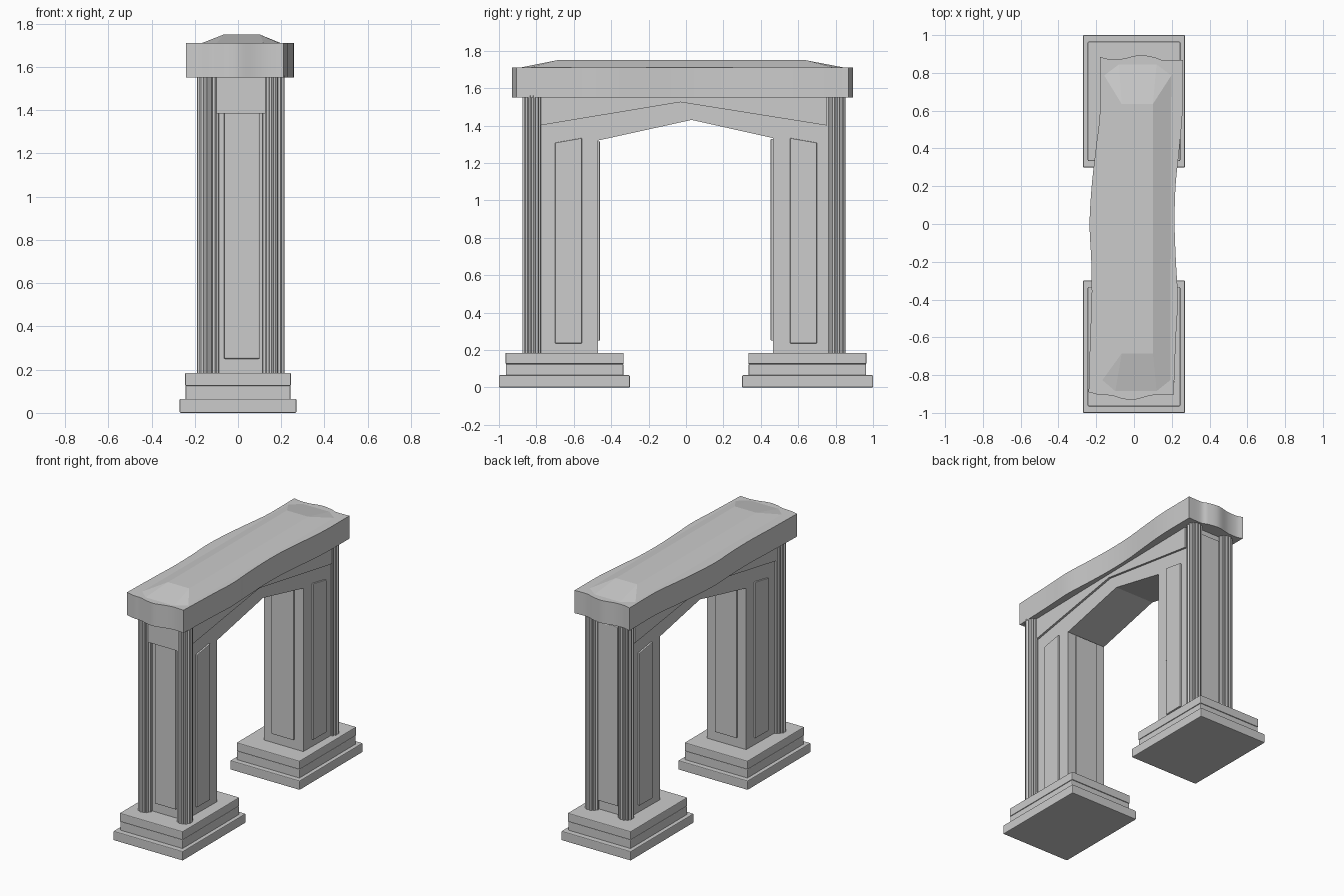
import bpy, bmesh, math
from mathutils import Vector

if "Cube" in bpy.data.objects:
    bpy.data.objects.remove(bpy.data.objects["Cube"])


def finish(name, bm, bevel=0.0, smooth=False):
    bmesh.ops.recalc_face_normals(bm, faces=bm.faces)
    me = bpy.data.meshes.new(name)
    bm.to_mesh(me)
    bm.free()
    ob = bpy.data.objects.new(name, me)
    bpy.context.collection.objects.link(ob)
    if bevel:
        m = ob.modifiers.new("bevel", 'BEVEL')
        m.width, m.segments = bevel, 2
    if smooth:
        bpy.ops.object.select_all(action='DESELECT')
        ob.select_set(True)
        bpy.context.view_layer.objects.active = ob
        bpy.ops.object.shade_smooth_by_angle(angle=math.radians(30))
    return ob


def loft(name, low, high, bevel=0.0, smooth=False):
    """Solid between two matching point loops."""
    bm = bmesh.new()
    a = [bm.verts.new(p) for p in low]
    b = [bm.verts.new(p) for p in high]
    n = len(a)
    for i in range(n):
        j = (i + 1) % n
        bm.faces.new((a[i], a[j], b[j], b[i]))
    bm.faces.new(a[::-1])
    bm.faces.new(b)
    return finish(name, bm, bevel, smooth)


def box(name, x0, x1, y0, y1, z0, z1, bevel=0.0):
    ring = [(x0, y0), (x1, y0), (x1, y1), (x0, y1)]
    return loft(name, [(x, y, z0) for x, y in ring],
                [(x, y, z1) for x, y in ring], bevel)


def centre(y):
    # the arch is slightly skewed in plan
    return 0.022 + 0.018 * y


def slab(name, profile, x0, x1, bevel=0.0):
    """Side profile (y, z) extruded across x, following the skew."""
    return loft(name, [(centre(y) + x0, y, z) for y, z in profile],
                [(centre(y) + x1, y, z) for y, z in profile], bevel)


def smooth_line(pts, steps=5):
    """Catmull-Rom curve through open points, last point left out."""
    p = [Vector(q) for q in pts]
    p = [2 * p[0] - p[1]] + p + [2 * p[-1] - p[-2]]
    out = []
    for i in range(1, len(p) - 2):
        a, b, c, d = p[i - 1:i + 3]
        for k in range(steps):
            t = k / steps
            out.append(0.5 * (2 * b + (c - a) * t + (2 * a - 5 * b + 4 * c - d) * t * t
                              + (3 * b - a - 3 * c + d) * t ** 3))
    return out


HALF = 0.152

# stepped bases
for tag, s in (("front", -1), ("back", 1)):
    for part, hx, ya, yb, z0, z1 in (("foot", 0.27, 0.30, 1.0, 0, 0.065),
                                     ("plinth_lower", 0.243, 0.335, 0.963, 0.06, 0.125),
                                     ("plinth_upper", 0.245, 0.333, 0.965, 0.125, 0.185)):
        y0, y1 = sorted((s * ya, s * yb))
        box(f"{tag}_{part}", -hx, hx, y0, y1, z0, z1, 0.005)

# pillars joined by the pointed arch
slab("arch_body", [(-0.82, 0.18), (-0.47, 0.18), (-0.47, 1.32), (0.03, 1.43), (0.465, 1.333),
                   (0.465, 0.18), (0.80, 0.18), (0.80, 1.56), (-0.82, 1.56)], -HALF, HALF)

# raised spandrel above the arch band
slab("spandrel", [(-0.785, 1.40), (-0.03, 1.525), (0.755, 1.40), (0.755, 1.56), (-0.785, 1.56)],
     -HALF - 0.015, HALF + 0.015)

# raised panels on the long sides
for tag, s in (("front", -1), ("back", 1)):
    prof = [(s * 0.70, 0.235), (s * 0.557, 0.235), (s * 0.557, 1.333), (s * 0.70, 1.308)]
    for side, k in (("left", -1), ("right", 1)):
        slab(f"{tag}_{side}_panel", prof, k * (HALF - 0.02), k * (HALF + 0.012), 0.004)

# raised panels on the ends and the inner faces
box("front_end_panel", -0.065, 0.10, -0.835, -0.80, 0.25, 1.40, 0.005)
box("back_end_panel", -0.04, 0.115, 0.78, 0.815, 0.25, 1.51, 0.005)
box("front_inner_panel", -0.07, 0.10, -0.49, -0.46, 0.25, 1.315, 0.004)
box("back_inner_panel", -0.06, 0.115, 0.453, 0.49, 0.25, 1.328, 0.004)
box("front_end_block", -0.10, 0.135, -0.86, -0.80, 1.385, 1.56)

# fluted corner columns
for name, cx, cy in (("front_left_column", -0.139, -0.825), ("front_right_column", 0.164, -0.825),
                     ("back_left_column", -0.096, 0.802), ("back_right_column", 0.163, 0.802)):
    ring = []
    for i in range(36):
        a = math.tau * i / 36
        r = 0.043 if i % 3 == 0 else 0.051
        ring.append((cx + r * math.cos(a), cy + r * math.sin(a)))
    loft(name, [(x, y, 0.18) for x, y in ring], [(x, y, 1.56) for x, y in ring])

# lintel with a wavy weathered outline
right = [(0.21, -0.905), (0.222, -0.6), (0.232, -0.4), (0.222, -0.2), (0.215, 0.0), (0.22, 0.2),
         (0.24, 0.4), (0.257, 0.6), (0.26, 0.868)]
back = [(0.26, 0.868), (0.16, 0.866), (0.11, 0.882), (0.03, 0.894), (-0.06, 0.875),
        (-0.13, 0.873), (-0.18, 0.885)]
left = [(-0.18, 0.885), (-0.18, 0.6), (-0.202, 0.4), (-0.224, 0.2), (-0.235, 0.0),
        (-0.226, -0.2), (-0.224, -0.4), (-0.232, -0.6), (-0.24, -0.89)]
front = [(-0.24, -0.89), (-0.18, -0.905), (-0.12, -0.908), (-0.06, -0.925), (0.0, -0.93),
         (0.08, -0.91), (0.14, -0.902), (0.21, -0.905)]
outline = [p for line in (right, back, left, front) for p in smooth_line(line)]
loft("lintel", [(x, y, 1.55) for x, y in outline], [(x, y, 1.71) for x, y in outline], smooth=True)

# shallow hipped cap
low = [(-0.10, -0.89), (0.12, -0.89), (0.195, -0.83), (0.20, 0.79),
       (0.12, 0.85), (-0.08, 0.85), (-0.16, 0.79), (-0.17, -0.83)]
bm = bmesh.new()
lo = [bm.verts.new((x, y, 1.709)) for x, y in low]
hi = [bm.verts.new((x, y, 1.75)) for x, y in
      ((-0.065, -0.685), (0.10, -0.685), (0.10, 0.635), (-0.065, 0.635))]
for f in ((lo[0], lo[1], hi[1], hi[0]), (lo[1], lo[2], hi[1]), (lo[2], lo[3], hi[2], hi[1]),
          (lo[3], lo[4], hi[2]), (lo[4], lo[5], hi[3], hi[2]), (lo[5], lo[6], hi[3]),
          (lo[6], lo[7], hi[0], hi[3]), (lo[7], lo[0], hi[0]), hi, lo[::-1]):
    bm.faces.new(f)
finish("cap", bm)
